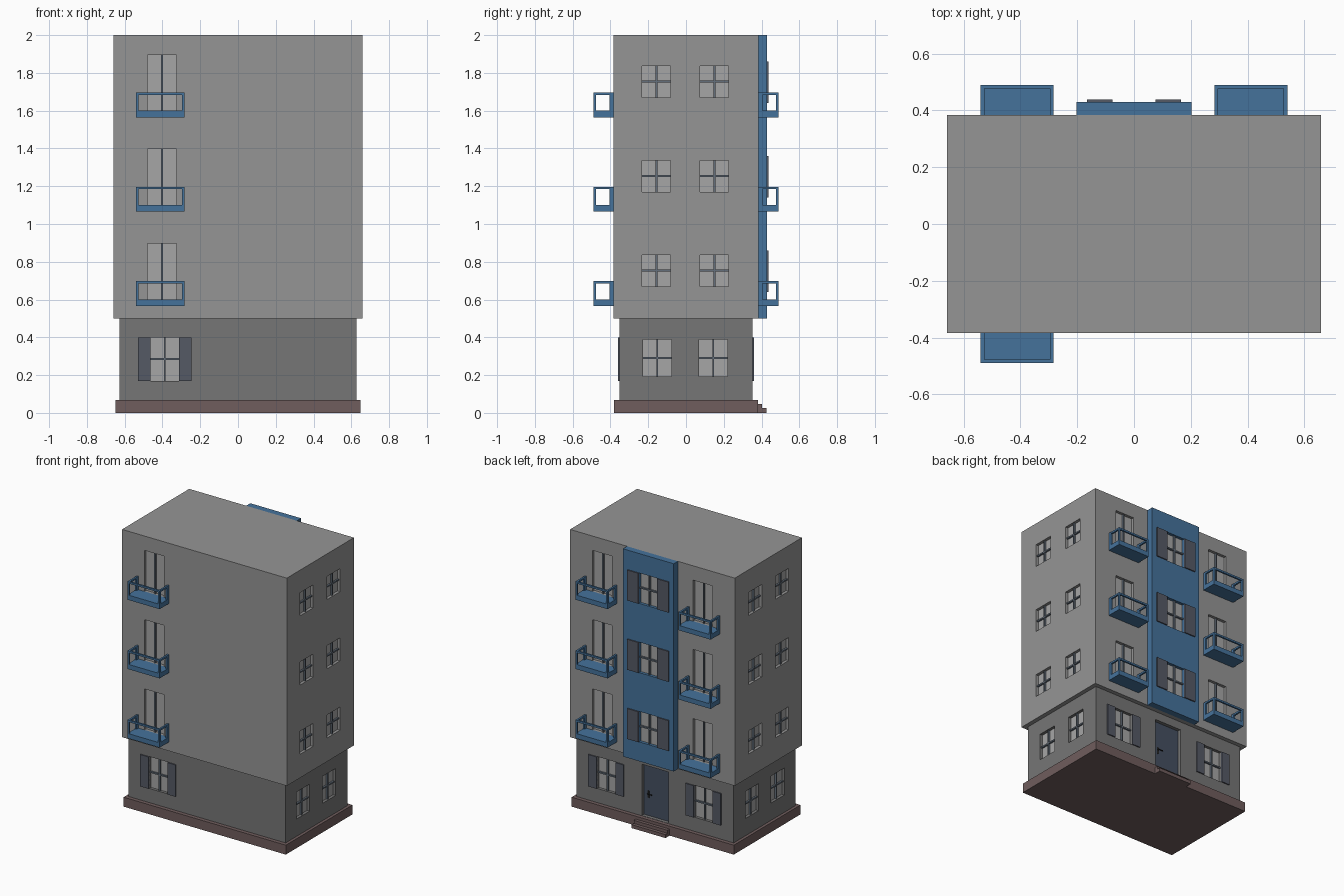
import bpy, bmesh
from mathutils import Matrix, Vector

if "Cube" in bpy.data.objects:
    bpy.data.objects.remove(bpy.data.objects["Cube"])

BLUE = (0.06, 0.17, 0.33, 1)
WALL = (0.30, 0.30, 0.30, 1)
LOWER = (0.18, 0.18, 0.18, 1)
PLINTH = (0.16, 0.11, 0.11, 1)
GLASS = (0.38, 0.38, 0.38, 1)
FRAME = (0.13, 0.16, 0.20, 1)
SHUTTER = (0.09, 0.10, 0.13, 1)
DOOR = (0.06, 0.08, 0.12, 1)
BLACK = (0.02, 0.02, 0.02, 1)


def material(name, color):
    m = bpy.data.materials.get(name) or bpy.data.materials.new(name)
    m.diffuse_color = color
    m.use_nodes = True
    m.node_tree.nodes["Principled BSDF"].inputs["Base Color"].default_value = m.diffuse_color
    return m


def build(name, boxes, mat=None, color=None):
    """One object made from (x0, x1, y0, y1, z0, z1) boxes."""
    bm = bmesh.new()
    for x0, x1, y0, y1, z0, z1 in boxes:
        c = Vector((x0 + x1, y0 + y1, z0 + z1)) / 2
        s = Matrix.Diagonal((abs(x1 - x0), abs(y1 - y0), abs(z1 - z0), 1))
        bmesh.ops.create_cube(bm, size=1, matrix=Matrix.Translation(c) @ s)
    me = bpy.data.meshes.new(name)
    bm.to_mesh(me)
    bm.free()
    ob = bpy.data.objects.new(name, me)
    bpy.context.collection.objects.link(ob)
    if mat:
        me.materials.append(material(mat, color))
    return ob


def on(side, u0, u1, d0, d1, z0, z1):
    """Box on a facade: u runs along the wall, d is the distance from the centre."""
    if side == "front":
        return (u0, u1, -d1, -d0, z0, z1)
    if side == "back":
        return (u0, u1, d0, d1, z0, z1)
    if side == "right":
        return (d0, d1, u0, u1, z0, z1)
    return (-d1, -d0, u0, u1, z0, z1)


def carve(ob, boxes):
    cutter = build("opening_cutter", boxes)
    cutter.hide_render = True
    mod = ob.modifiers.new("openings", "BOOLEAN")
    mod.operation, mod.solver, mod.object = "DIFFERENCE", "EXACT", cutter
    bpy.context.view_layer.objects.active = ob
    bpy.ops.object.modifier_apply(modifier=mod.name)
    bpy.data.objects.remove(cutter)


DEPTH = 0.025
cuts = {"upper": [], "lower": [], "panel": []}
glass, bars, shutters = [], [], []


def window(wall, side, u, d, z0, z1, w=0.15, cross=True, shutter=0):
    a, b, zm = u - w / 2, u + w / 2, (z0 + z1) / 2
    cuts[wall].append(on(side, a, b, d - DEPTH, d + 0.02, z0, z1))
    glass.append(on(side, a, b, d - DEPTH - 0.002, d - DEPTH + 0.004, z0, z1))
    bars.append(on(side, u - 0.005, u + 0.005, d - DEPTH, d - 0.008, z0, z1))
    if cross:
        bars.append(on(side, a, b, d - DEPTH, d - 0.009, zm - 0.005, zm + 0.005))
    if shutter:
        for s0, s1 in ((a - shutter, a), (b, b + shutter)):
            shutters.append(on(side, s0, s1, d - 0.002, d + 0.008, z0, z1))


# Main masses
upper = build("upper_walls", [(-0.658, 0.658, -0.383, 0.383, 0.5, 2.0)], "wall", WALL)
lower = build("ground_floor_walls", [(-0.627, 0.627, -0.352, 0.352, 0.068, 0.5)], "lower_wall", LOWER)
panel = build("stairwell_panel", [(-0.203, 0.203, 0.383, 0.43, 0.5, 2.0)], "blue", BLUE)
build("plinth", [(-0.648, 0.648, -0.38, 0.38, 0, 0.068)], "plinth", PLINTH)
build("entrance_steps", [(-0.135, 0.135, 0.38, 0.403, 0, 0.047),
                         (-0.135, 0.135, 0.403, 0.427, 0, 0.025)], "plinth", PLINTH)

# Side windows
for side in ("left", "right"):
    for u in (-0.157, 0.15):
        for z in (0.67, 1.17, 1.67):
            window("upper", side, u, 0.658, z, z + 0.167)
    for u in (-0.152, 0.144):
        window("lower", side, u, 0.627, 0.193, 0.388)

# Shuttered windows
for side, u in (("front", -0.388), ("back", -0.388), ("back", 0.388)):
    window("lower", side, u, 0.352, 0.17, 0.40, shutter=0.066)
for z in (0.64, 1.14, 1.64):
    window("panel", "back", 0, 0.43, z, z + 0.22, shutter=0.09)

# Balconies with their glazed doors
for side, sx in (("front", -1), ("back", -1), ("back", 1)):
    u0, u1 = sorted((sx * 0.283, sx * 0.54))
    for i, z in enumerate((0.6, 1.1, 1.6)):
        window("upper", side, sx * 0.402, 0.383, z, z + 0.296, w=0.155, cross=False)
        top, out, t = z + 0.097, 0.49, 0.013
        b = [on(side, u0, u1, 0.383, out, z - 0.035, z),
             on(side, u0, u1, out - t, out, top - t, top)]
        for p in (u0, u1 - t):
            b.append(on(side, p, p + t, 0.383, out - t, top - t, top))
            b.append(on(side, p, p + t, 0.383, 0.405, z, top - t))
            b.append(on(side, p, p + t, out - t, out, z, top - t))
        spot = side + ("_left" if sx < 0 else "_right")
        build(f"balcony_{spot}_{i + 1}", b, "blue", BLUE)

# Entrance door
cuts["lower"].append(on("back", -0.107, 0.107, 0.322, 0.38, 0.07, 0.44))
build("entrance_door", [on("back", -0.107, 0.107, 0.318, 0.327, 0.07, 0.44)], "door", DOOR)
build("door_handle", [on("back", 0.062, 0.076, 0.327, 0.331, 0.20, 0.25),
                      on("back", 0.066, 0.072, 0.331, 0.343, 0.227, 0.233),
                      on("back", 0.035, 0.072, 0.338, 0.343, 0.227, 0.233)], "handle", BLACK)

# Openings and their fittings
carve(upper, cuts["upper"])
carve(lower, cuts["lower"])
carve(panel, cuts["panel"])
build("window_glass", glass, "glass", GLASS)
build("window_bars", bars, "frame", FRAME)
build("shutters", shutters, "shutter", SHUTTER)
